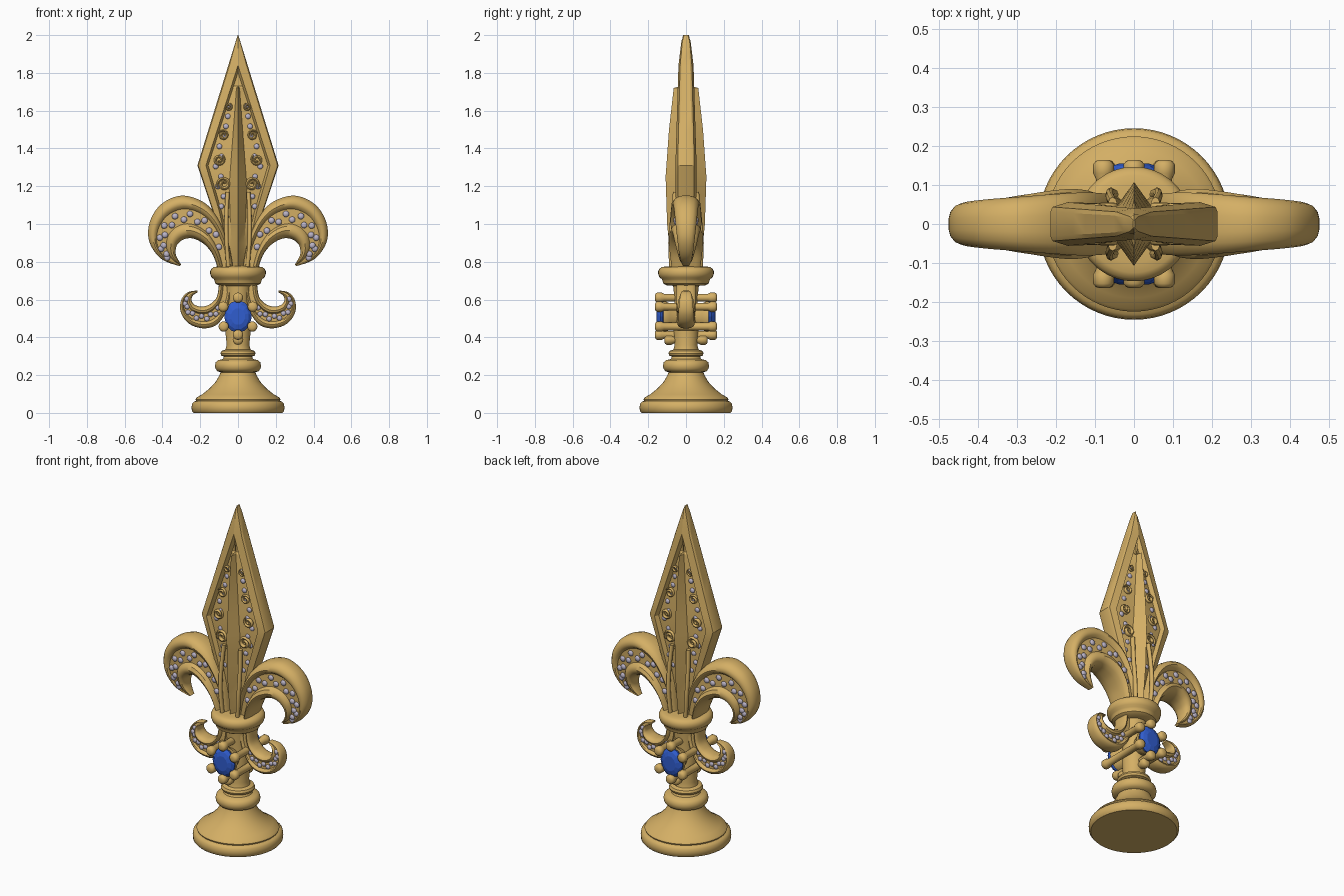
import bpy, bmesh, math
from mathutils import Vector, Matrix

if "Cube" in bpy.data.objects:
    bpy.data.objects.remove(bpy.data.objects["Cube"])

def material(name, rgb):
    m = bpy.data.materials.new(name)
    m.diffuse_color = (*rgb, 1)
    m.use_nodes = True
    m.node_tree.nodes["Principled BSDF"].inputs["Base Color"].default_value = m.diffuse_color
    return m

GOLD = material("gold", (0.66, 0.43, 0.13))
BLUE = material("sapphire blue", (0.03, 0.11, 0.62))
PALE = material("pale lilac stone", (0.50, 0.46, 0.58))

def finish(name, bm, mat, angle=38):
    bmesh.ops.remove_doubles(bm, verts=bm.verts, dist=0.0002)
    bmesh.ops.recalc_face_normals(bm, faces=bm.faces)
    me = bpy.data.meshes.new(name)
    bm.to_mesh(me)
    bm.free()
    me.materials.append(mat)
    ob = bpy.data.objects.new(name, me)
    bpy.context.collection.objects.link(ob)
    if angle:
        bpy.ops.object.select_all(action='DESELECT')
        ob.select_set(True)
        bpy.context.view_layer.objects.active = ob
        bpy.ops.object.shade_smooth_by_angle(angle=math.radians(angle))
    return ob

def loft(bm, sections):
    rings = [[bm.verts.new(p) for p in s] for s in sections]
    n = len(rings[0])
    for a, b in zip(rings, rings[1:]):
        for i in range(n):
            j = (i + 1) % n
            bm.faces.new((a[i], a[j], b[j], b[i]))
    bm.faces.new(rings[0])
    bm.faces.new(rings[-1])

def lathe(name, profile, steps=64):
    bm = bmesh.new()
    loft(bm, [[(r * math.cos(2 * math.pi * i / steps), r * math.sin(2 * math.pi * i / steps), z)
               for i in range(steps)] for r, z in profile])
    return finish(name, bm, GOLD)

def spline(rows, sub=6):
    # Catmull-Rom interpolation of number rows
    out, n = [], len(rows)
    for i in range(n - 1):
        p = [rows[max(0, min(n - 1, i + k))] for k in (-1, 0, 1, 2)]
        for s in range(sub):
            t = s / sub
            out.append([0.5 * (2 * b + (c - a) * t + (2 * a - 5 * b + 4 * c - d) * t * t
                        + (3 * b - a - 3 * c + d) * t ** 3) for a, b, c, d in zip(*p)])
    return out + [rows[-1]]

def lerp(table, z):
    for (z0, a), (z1, b) in zip(table, table[1:]):
        if z <= z1:
            return a + (b - a) * max(0, (z - z0) / (z1 - z0))
    return table[-1][1]

stones = bmesh.new()
def stone(x, y, z, r):
    for sx in (1, -1):
        for sy in (1, -1):
            bmesh.ops.create_icosphere(stones, subdivisions=2, radius=r, matrix=
                Matrix.Translation((sx * x, sy * y, z)) @ Matrix.Diagonal((1, 0.6, 1, 1)))

# turned pedestal, stem and collar
lathe("pedestal", [(0.235, 0), (0.244, 0.01), (0.246, 0.03), (0.243, 0.05), (0.233, 0.06), (0.222, 0.064),
    (0.225, 0.072), (0.218, 0.082), (0.19, 0.098), (0.15, 0.13), (0.118, 0.165), (0.098, 0.2), (0.092, 0.215),
    (0.108, 0.22), (0.119, 0.233), (0.122, 0.25), (0.118, 0.268), (0.105, 0.279), (0.08, 0.285), (0.074, 0.298),
    (0.088, 0.303), (0.093, 0.315), (0.087, 0.328), (0.066, 0.335), (0.06, 0.36), (0.066, 0.42), (0.062, 0.5),
    (0.06, 0.6), (0.07, 0.69)])
lathe("collar", [(0.06, 0.672), (0.105, 0.676), (0.12, 0.685), (0.124, 0.698), (0.128, 0.708), (0.141, 0.718),
    (0.147, 0.735), (0.147, 0.75), (0.14, 0.765), (0.125, 0.773), (0.1, 0.775), (0.06, 0.778)])

# curled petals: rows of outer x, z, inner x, z, half depth
upper = spline([(0.02, 0.74, 0.10, 0.74, 0.072), (0.05, 0.90, 0.13, 0.83, 0.085), (0.11, 1.04, 0.17, 0.885, 0.09),
    (0.19, 1.12, 0.215, 0.915, 0.086), (0.30, 1.15, 0.255, 0.925, 0.078), (0.40, 1.11, 0.295, 0.915, 0.07),
    (0.46, 1.03, 0.322, 0.89, 0.062), (0.476, 0.94, 0.33, 0.86, 0.052), (0.45, 0.865, 0.328, 0.835, 0.043),
    (0.395, 0.808, 0.315, 0.808, 0.032), (0.31, 0.777, 0.30, 0.785, 0.018)])
lower = spline([(0.03, 0.69, 0.10, 0.69, 0.05), (0.04, 0.60, 0.11, 0.62, 0.05), (0.07, 0.52, 0.135, 0.585, 0.05),
    (0.12, 0.462, 0.165, 0.568, 0.05), (0.19, 0.448, 0.195, 0.563, 0.05), (0.26, 0.473, 0.225, 0.57, 0.048),
    (0.302, 0.53, 0.243, 0.588, 0.044), (0.302, 0.595, 0.245, 0.608, 0.038), (0.267, 0.638, 0.236, 0.624, 0.03),
    (0.215, 0.648, 0.215, 0.638, 0.02)])
HALF = [(0, 0.25), (0.03, 0.58), (0.1, 0.82), (0.18, 0.9), (0.25, 0.84), (0.31, 0.62), (0.66, 0.64),
        (0.72, 0.9), (0.82, 1), (0.91, 0.9), (0.97, 0.65), (1, 0.3)]
SECTION = HALF + [(t, -h) for t, h in reversed(HALF)]

def petal(name, rows, side):
    bm = bmesh.new()
    loft(bm, [[(side * (ox + (ix - ox) * t), h * d, oz + (iz - oz) * t) for t, h in SECTION]
              for ox, oz, ix, iz, d in rows])
    finish(name, bm, GOLD)

for side, label in ((1, "right"), (-1, "left")):
    petal("upper_petal_" + label, upper, side)
    petal("lower_petal_" + label, lower, side)

def pave(rows, first, last, step, r):
    for k, i in enumerate(range(first, last, step)):
        ox, oz, ix, iz, d = rows[i]
        t = 0.42 if k % 2 else 0.56
        stone(ox + (ix - ox) * t, d * 0.64, oz + (iz - oz) * t, r)

pave(upper, 7, 53, 3, 0.017)
pave(lower, 12, 44, 3, 0.014)

# spear blade: raised rim, sunken panel and central ridge
OUT = [(0.72, 0.06), (0.9, 0.09), (1.07, 0.135), (1.31, 0.215), (2.0, 0.002)]
INN = [(0.72, 0.035), (0.9, 0.062), (1.07, 0.1), (1.31, 0.17), (1.84, 0.0), (2.0, 0.0)]
RIDGE = [(0.72, 0.02), (1.0, 0.04), (1.2, 0.047), (1.72, 0.008), (1.73, 0.0), (2.0, 0.0)]
PEAK = [(0.72, 0.065), (0.85, 0.085), (1.0, 0.1), (1.25, 0.108), (1.5, 0.09), (1.72, 0.065),
        (1.73, 0.025), (1.84, 0.04), (2.0, 0.016)]
RIM = [(0.72, 0.05), (1.31, 0.056), (1.84, 0.04), (1.97, 0.024), (2.0, 0.012)]

def blade_section(z):
    xo, xi, xr = lerp(OUT, z), lerp(INN, z), lerp(RIDGE, z)
    rim, peak = lerp(RIM, z), lerp(PEAK, z)
    floor = rim - 0.024 if z < 1.84 else rim
    xf = max(xi - 0.012, xr)
    q = [(xo, rim * 0.55), (xo - (xo - xi) * 0.12, rim * 0.78), (xi, rim), (xf, floor),
         (xr, floor + (0.012 if z < 1.73 else 0)), (0, peak)]
    half = q + [(-x, y) for x, y in reversed(q[:-1])]
    return [(x, y, z) for x, y in half] + [(x, -y, z) for x, y in reversed(half)]

bm = bmesh.new()
loft(bm, [blade_section(z) for z in (0.72, 0.8, 0.85, 0.9, 1.0, 1.07, 1.15, 1.2, 1.25, 1.31, 1.4, 1.5, 1.6,
                                    1.72, 1.73, 1.8, 1.84, 1.92, 1.97, 2.0)])
finish("spear_blade", bm, GOLD, 25)

# stones set in the blade panels
for k in range(12):
    z = 1.04 + k * 0.053
    mid = (lerp(INN, z) + lerp(RIDGE, z)) / 2 + (0.014 if k % 2 else -0.008) * (z < 1.5)
    stone(mid, lerp(RIM, z) - 0.02, z, 0.015)
finish("pave_stones", stones, PALE)

# scroll ornaments in the blade panels
bm = bmesh.new()
for cx, cz, size, turn in ((0.075, 1.21, 0.036, -0.5), (0.10, 1.34, 0.03, 2.2), (0.078, 1.47, 0.027, 0.4),
                           (0.05, 1.62, 0.02, 2.0)):
    for sx in (1, -1):
        for sy in (1, -1):
            rings = []
            for i in range(25):
                a = turn + i / 24 * 3 * math.pi
                R = size * (1 - 0.75 * i / 24)
                w = size * 0.26 * (0.55 + 0.45 * math.sin(math.pi * i / 24))
                rings.append([(sx * (cx + (R + w * math.cos(b)) * math.cos(a)),
                               sy * (lerp(RIM, cz) - 0.014 + 1.5 * w * math.sin(b)),
                               cz + (R + w * math.cos(b)) * math.sin(a))
                              for b in [k * math.pi / 4 for k in range(8)]])
            loft(bm, rings)
finish("blade_scrolls", bm, GOLD, 60)

# leaf stems running from the lower petals' root up to the scrolls
bm = bmesh.new()
for sx in (1, -1):
    for sy in (1, -1):
        path = spline([(0.05, 0.074, 0.76), (0.06, 0.08, 0.9), (0.062, 0.07, 1.03), (0.055, 0.055, 1.17)], 4)
        loft(bm, [[(sx * (x + 0.011 * math.cos(b)), sy * (y + 0.014 * math.sin(b)), z)
                   for b in [k * math.pi / 4 for k in range(8)]] for x, y, z in path])
finish("blade_stems", bm, GOLD, 60)

# claw bars through the stem that hold both gems
bm = bmesh.new()
def bar(x, z, r, reach):
    prof = [(-reach, 0.35), (-reach + r * 0.12, 0.75), (-reach + r * 0.45, 1), (-reach + r * 1.3, 1),
            (-reach + r * 1.8, 0.75)]
    prof += [(-y, s) for y, s in reversed(prof)]
    loft(bm, [[(x + r * s * math.cos(a), y, z + r * s * math.sin(a))
               for a in [k * math.pi / 8 for k in range(16)]] for y, s in prof])
for x, z in ((0, 0.61), (0.078, 0.562), (-0.078, 0.562), (0.076, 0.457), (-0.076, 0.457), (0, 0.413)):
    bar(x, z, 0.027, 0.165)
bar(0, 0.388, 0.028, 0.115)
finish("gem_claws", bm, GOLD)

# oval bezels behind the gems
bm = bmesh.new()
for s in (1, -1):
    loft(bm, [[(a * math.cos(k * math.pi / 16), s * y, 0.51 + (a + 0.012) * math.sin(k * math.pi / 16))
               for k in range(32)] for y, a in ((0.03, 0.035), (0.085, 0.055), (0.1, 0.066), (0.12, 0.068))])
finish("gem_bezels", bm, GOLD)

# faceted oval gems, front and back
for s, label in ((-1, "front"), (1, "back")):
    bm = bmesh.new()
    loft(bm, [[(0.073 * f * math.cos((k + o) * math.pi / 6), s * y, 0.51 + 0.086 * f * math.sin((k + o) * math.pi / 6))
               for k in range(12)] for y, f, o in ((0.1, 0.55, 0), (0.128, 1, 0), (0.136, 1, 0),
                                                  (0.149, 0.8, 0.5), (0.156, 0.52, 0.5))])
    finish("gem_" + label, bm, BLUE, 0)
